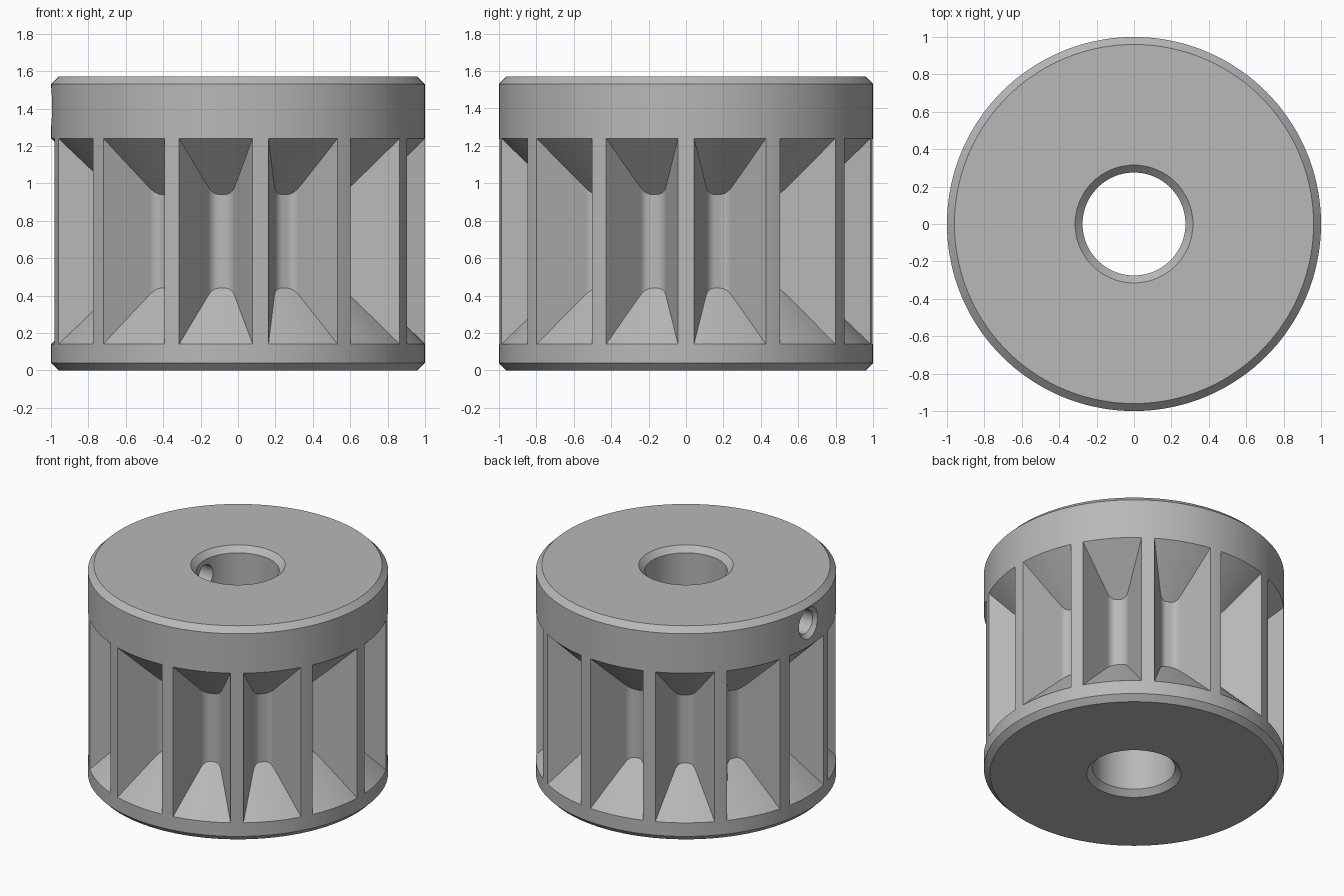
import bpy, bmesh
from math import sin, cos, tan, pi, radians
from mathutils import Matrix, Vector

cube = bpy.data.objects.get("Cube")
if cube:
    bpy.data.objects.remove(cube, do_unlink=True)

TEETH = 13
STEP = 2 * pi / TEETH
HEIGHT, BORE, CHAMFER = 1.57, 0.275, 0.04
LOW, HIGH = 0.14, 1.24          # inner edges of the two flanges
ROOT, FILLET = 0.70, 0.06       # groove floor and corner rounding
WALL = radians(27.5)            # groove wall slope

grey = bpy.data.materials.new("machined_grey")
grey.use_nodes = True
colour = (0.48, 0.48, 0.48, 1)
grey.diffuse_color = colour
grey.node_tree.nodes["Principled BSDF"].inputs["Base Color"].default_value = colour


def finish(name, bm):
    bmesh.ops.recalc_face_normals(bm, faces=bm.faces)
    mesh = bpy.data.meshes.new(name)
    bm.to_mesh(mesh)
    bm.free()
    mesh.materials.append(grey)
    obj = bpy.data.objects.new(name, mesh)
    bpy.context.collection.objects.link(obj)
    return obj


def lathe(name, profile, segments):
    """Revolve a closed (radius, height) profile about z."""
    bm = bmesh.new()
    rings = [[bm.verts.new((r * cos(a), r * sin(a), z)) for r, z in profile]
             for a in (2 * pi * i / segments for i in range(segments))]
    n = len(profile)
    for i in range(segments):
        a, b = rings[i - 1], rings[i]
        for j in range(n):
            bm.faces.new((a[j - 1], b[j - 1], b[j], a[j]))
    return finish(name, bm)


def prism(name, outline, z0, z1):
    bm = bmesh.new()
    face = bm.faces.new([bm.verts.new((x, y, z0)) for x, y in outline])
    out = bmesh.ops.extrude_face_region(bm, geom=[face])
    verts = [v for v in out["geom"] if isinstance(v, bmesh.types.BMVert)]
    bmesh.ops.translate(bm, verts=verts, vec=Vector((0, 0, z1 - z0)))
    return finish(name, bm)


def cone_x(name, x0, x1, r0, r1, z):
    """Round cutter lying along x."""
    bm = bmesh.new()
    place = Matrix.Translation(((x0 + x1) / 2, 0, z)) @ Matrix.Rotation(pi / 2, 4, "Y")
    bmesh.ops.create_cone(bm, cap_ends=True, segments=48, radius1=r0, radius2=r1,
                          depth=x1 - x0, matrix=place)
    return finish(name, bm)


def cut(target, cutter):
    cutter.hide_render = True
    mod = target.modifiers.new("cut", "BOOLEAN")
    mod.operation, mod.solver, mod.object = "DIFFERENCE", "EXACT", cutter
    bpy.ops.object.select_all(action="DESELECT")
    bpy.context.view_layer.objects.active = target
    target.select_set(True)
    bpy.ops.object.modifier_apply(modifier=mod.name)
    bpy.data.objects.remove(cutter, do_unlink=True)


# Solid body with chamfered rims and bore
c = CHAMFER
body = lathe("toothed_pulley", [
    (BORE + c, 0), (1 - c, 0), (1, c), (1, HEIGHT - c), (1 - c, HEIGHT),
    (BORE + c, HEIGHT), (BORE, HEIGHT - c), (BORE, c)], 144)

# Belt channel with sloping flange faces
inner, outer = 0.65, 1.05
channel = lathe("channel_cutter", [
    (inner, LOW + 1 - inner), (outer, LOW + 1 - outer),
    (outer, HIGH - 1 + outer), (inner, HIGH - 1 + inner)], 144)

# Half outline of one groove: rounded corner, then straight wall
mouth = 0.1975
floor_w = mouth - (0.98 - ROOT) * tan(WALL)
mid_w = floor_w - FILLET / tan((pi / 2 + WALL) / 2)
half = []
for i in range(9):
    phi = (pi / 2 - WALL) * i / 8
    half.append((ROOT + FILLET * (1 - cos(phi)), mid_w + FILLET * sin(phi)))
tip = 1.12
half.append((tip, mouth + (tip - 0.98) * tan(WALL)))
groove = [(d, -w) for d, w in reversed(half)] + half

# Star of ribs kept out of the channel
star = []
for k in range(TEETH):
    a = (k + 0.5) * STEP
    star += [(d * cos(a) - w * sin(a), d * sin(a) + w * cos(a)) for d, w in groove]
cut(channel, prism("rib_star", star, -0.2, HEIGHT + 0.2))
cut(body, channel)

# Set screw hole with countersink on the side of the wide flange
hole_z, hole_r = 1.41, 0.085
cut(body, cone_x("screw_cutter", -1.2, -0.1, hole_r, hole_r, hole_z))
cut(body, cone_x("countersink_cutter", -1.1, -0.95, 0.215, 0.065, hole_z))

body.data.materials.clear()
body.data.materials.append(grey)
bpy.ops.object.select_all(action="DESELECT")
bpy.context.view_layer.objects.active = body
body.select_set(True)
bpy.ops.object.shade_smooth_by_angle(angle=radians(20))
